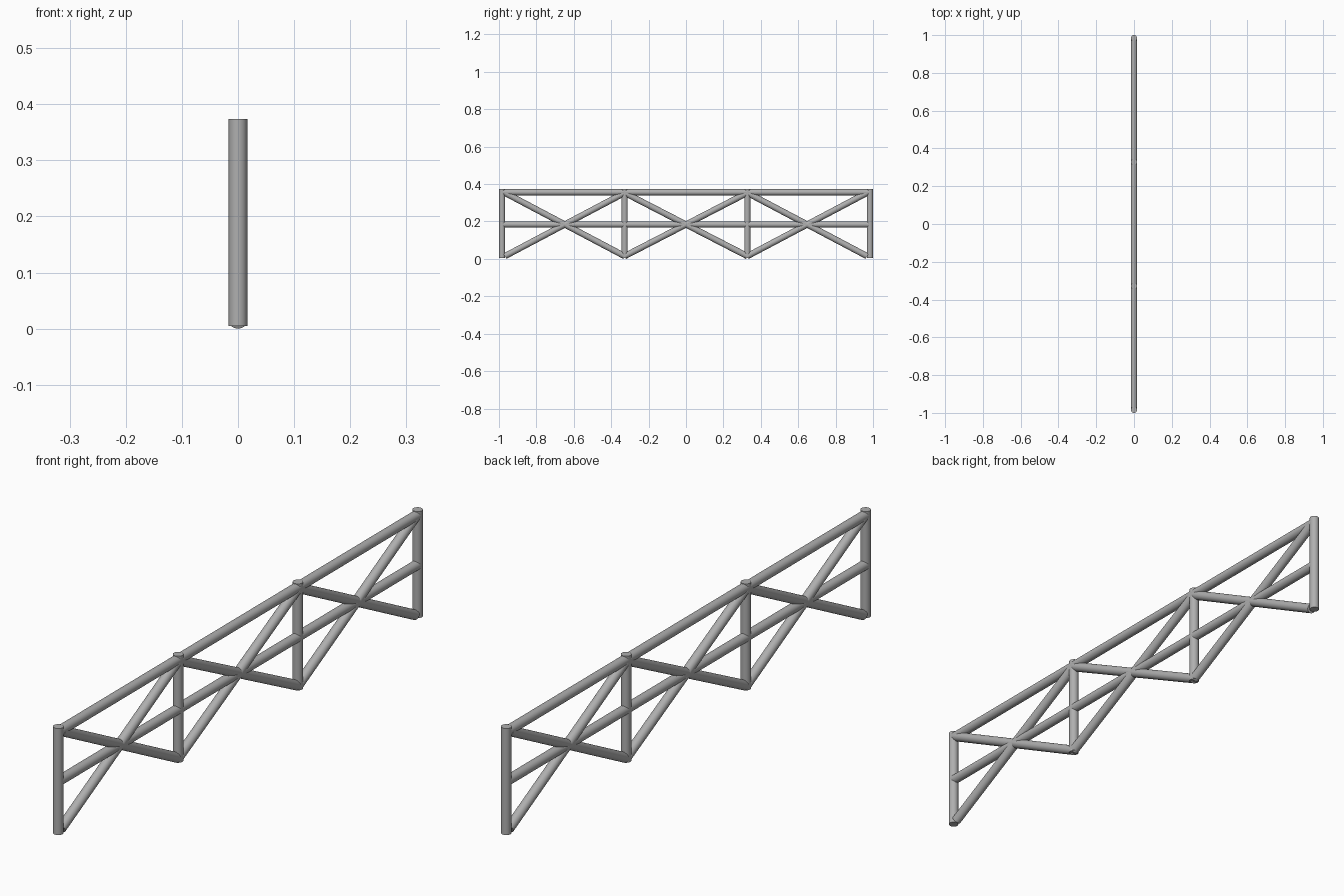
import bpy
import math
from mathutils import Vector

if "Cube" in bpy.data.objects:
    bpy.data.objects.remove(bpy.data.objects["Cube"])

R = 0.0165
POSTS = [-0.9835, -0.328, 0.328, 0.9835]
BRACE_ENDS = [-0.968, -0.328, 0.328, 0.968]
LOW, MID, HIGH = 0.0147, 0.184, 0.353

# Darker grey paint for all bars
grey = bpy.data.materials.new("dark_grey")
grey.diffuse_color = (0.43, 0.43, 0.43, 1)
grey.use_nodes = True
grey.node_tree.nodes["Principled BSDF"].inputs["Base Color"].default_value = grey.diffuse_color


def tube(name, a, b):
    """Round bar between two (y, z) points in the x = 0 plane."""
    a, b = Vector((0, *a)), Vector((0, *b))
    d = b - a
    bpy.ops.mesh.primitive_cylinder_add(vertices=32, radius=R, depth=d.length,
                                        location=(a + b) / 2)
    ob = bpy.context.object
    ob.name = name
    ob.rotation_euler = (-math.atan2(d.y, d.z), 0, 0)
    ob.data.materials.append(grey)
    bpy.ops.object.shade_smooth_by_angle(angle=math.radians(35))
    return ob


# Upright posts
for i, y in enumerate(POSTS):
    tube(f"post_{i + 1}", (y, 0.005), (y, 0.374))

# Long horizontal rails, ending inside the outer posts
tube("top_rail", (-0.985, 0.356), (0.985, 0.356))
tube("middle_rail", (-0.985, MID), (0.985, MID))

# Crossed braces in each bay
for i, (y0, y1) in enumerate(zip(BRACE_ENDS, BRACE_ENDS[1:])):
    tube(f"brace_rising_{i + 1}", (y0, LOW), (y1, HIGH))
    tube(f"brace_falling_{i + 1}", (y0, HIGH), (y1, LOW))
